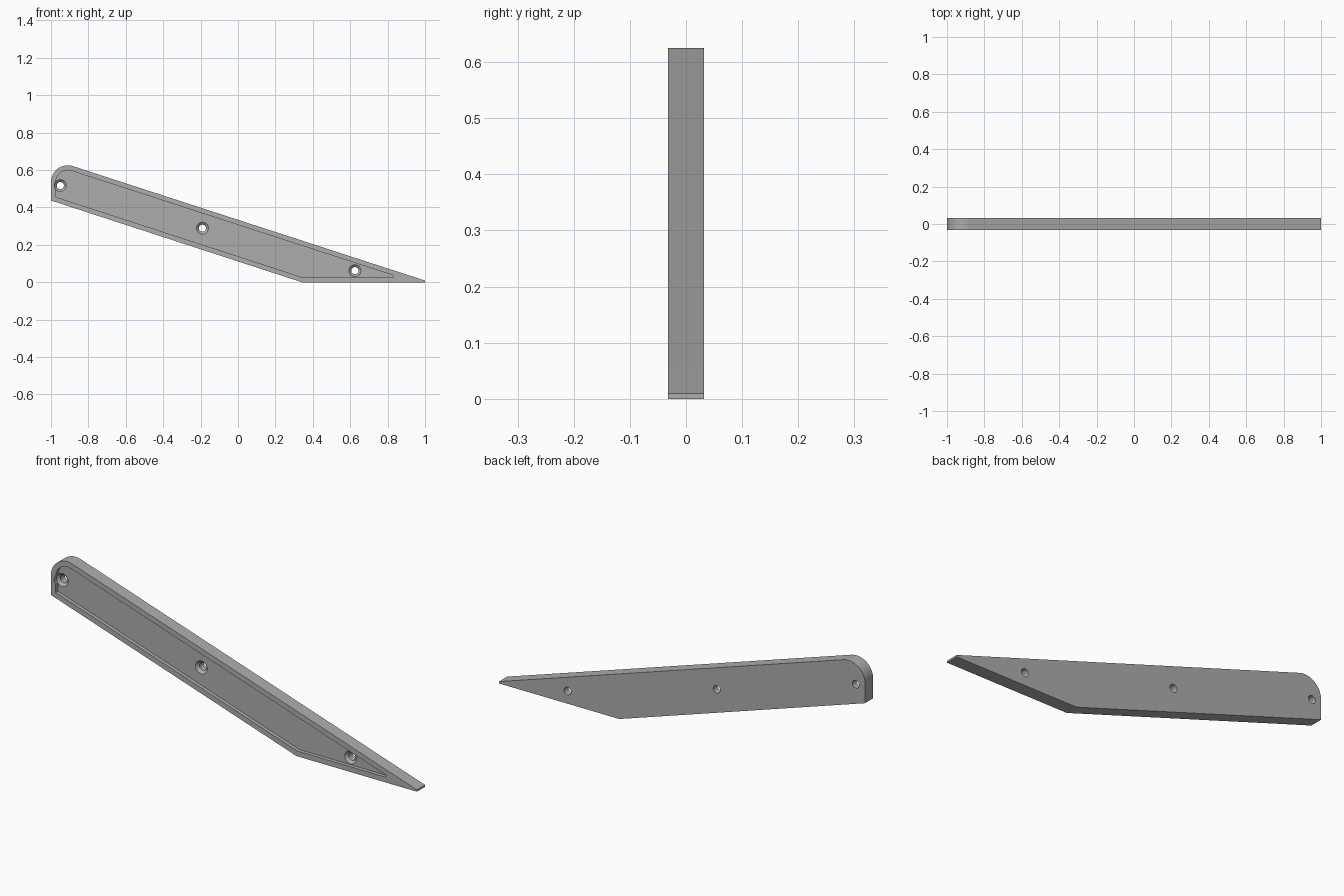
import bpy, bmesh, math
from math import sin, cos, radians

cube = bpy.data.objects.get("Cube")
if cube:
    bpy.data.objects.remove(cube, do_unlink=True)

HALF = 0.032            # half the plate thickness
FLOOR = -HALF + 0.018   # y of the recess floor
RIM = 0.026             # width of the rim around the recess
SLOPE = radians(18)
CORNER = (-0.91, 0.535)

grey = bpy.data.materials.new("plain grey")
grey.use_nodes = True
grey.diffuse_color = (0.42, 0.42, 0.42, 1)
grey.node_tree.nodes["Principled BSDF"].inputs["Base Color"].default_value = (0.42, 0.42, 0.42, 1)


def loft(name, rings):
    """Solid skinned through matching rings of points, capped at both ends."""
    bm = bmesh.new()
    loops = [[bm.verts.new(p) for p in ring] for ring in rings]
    for a, b in zip(loops, loops[1:]):
        for i in range(len(a)):
            j = (i + 1) % len(a)
            bm.faces.new((a[i], a[j], b[j], b[i]))
    bm.faces.new(loops[0])
    bm.faces.new(loops[-1])
    bmesh.ops.recalc_face_normals(bm, faces=bm.faces)
    mesh = bpy.data.meshes.new(name)
    bm.to_mesh(mesh)
    bm.free()
    mesh.materials.append(grey)
    obj = bpy.data.objects.new(name, mesh)
    bpy.context.collection.objects.link(obj)
    return obj


def prism(name, outline, y0, y1):
    return loft(name, [[(x, y, z) for x, z in outline] for y in (y0, y1)])


def rounded_corner(radius, steps=16):
    """Arc from the upright left end round to the sloping top edge."""
    end = math.pi / 2 - SLOPE
    angles = [math.pi + (end - math.pi) * i / steps for i in range(steps + 1)]
    return [(CORNER[0] + radius * cos(a), CORNER[1] + radius * sin(a)) for a in angles]


def hole_cutter(x, z, segments=32):
    """Countersunk through hole, wide at the front."""
    profile = [(-0.05, 0.032), (FLOOR, 0.032), (FLOOR + 0.012, 0.019), (0.05, 0.019)]
    turns = [2 * math.pi * i / segments for i in range(segments)]
    return loft("hole_cutter", [[(x + r * cos(a), y, z + r * sin(a)) for a in turns]
                                for y, r in profile])


# Blade-shaped plate
outline = [(-1, 0.437)] + rounded_corner(0.09) + [(1, 0.009), (1, 0), (0.342, 0)]
plate = prism("plate", outline, -HALF, HALF)

# Shallow front recess and three screw holes
inner = [(-1 + RIM, 0.456)] + rounded_corner(0.09 - RIM)
inner += [(0.83, 0.037), (0.83, RIM), (0.346, RIM)]
cutters = [prism("recess_cutter", inner, -0.05, FLOOR)]
cutters += [hole_cutter(x, z) for x, z in ((-0.95, 0.517), (-0.19, 0.289), (0.625, 0.062))]

bpy.ops.object.select_all(action="DESELECT")
plate.select_set(True)
bpy.context.view_layer.objects.active = plate
for cutter in cutters:
    cutter.hide_render = True
    cut = plate.modifiers.new("cut", "BOOLEAN")
    cut.operation = "DIFFERENCE"
    cut.solver = "EXACT"
    cut.object = cutter
    bpy.ops.object.modifier_apply(modifier=cut.name)
    bpy.data.objects.remove(cutter, do_unlink=True)

bpy.ops.object.shade_smooth_by_angle(angle=radians(25))
